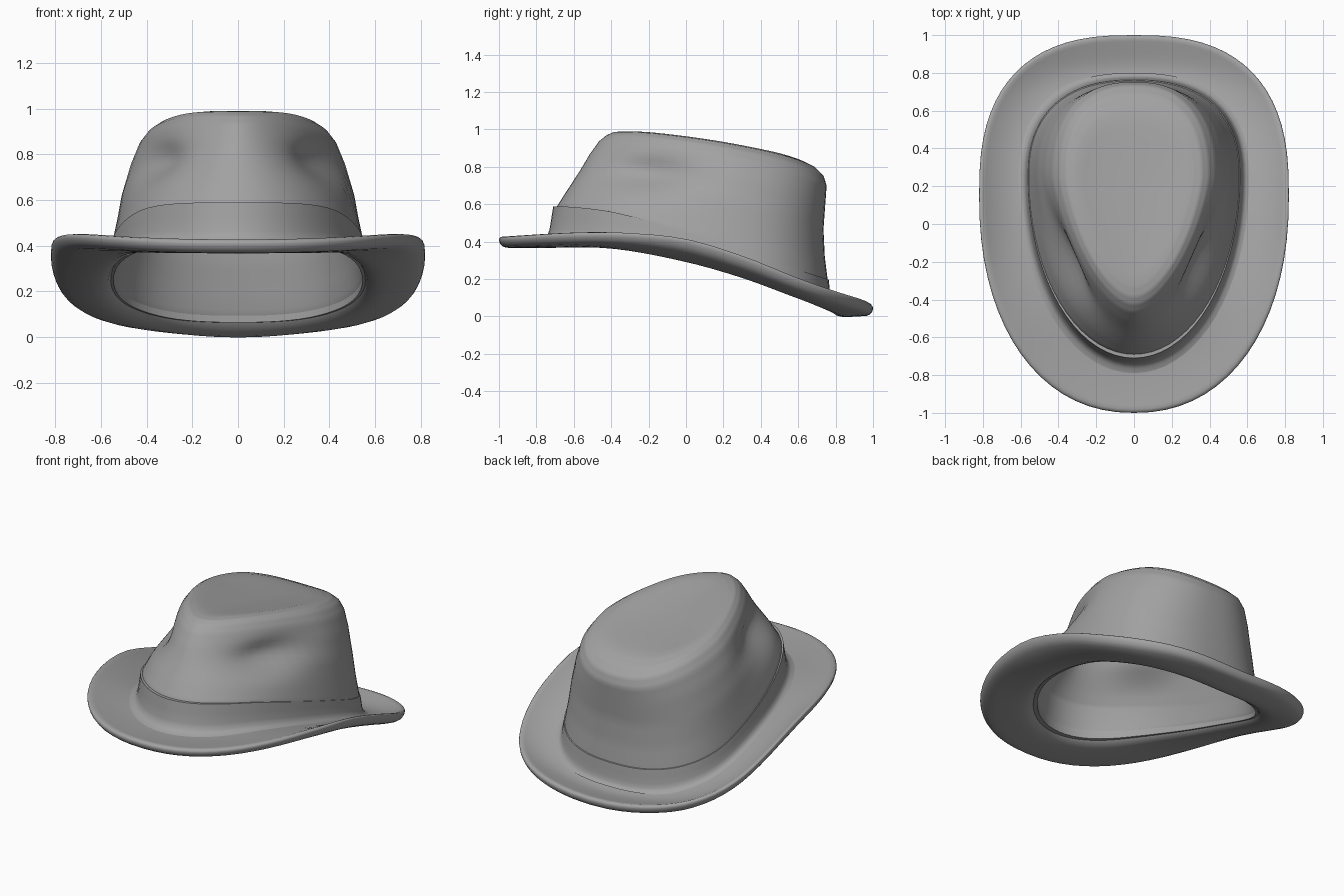
import bpy
import math

if "Cube" in bpy.data.objects:
    bpy.data.objects.remove(bpy.data.objects["Cube"])

SEG = 72

# Height curves along the hat, as (y, z) points
BASE = [(-1, .40), (-.75, .405), (-.4, .40), (0, .325), (.3, .24), (.6, .13), (.8, .06), (1, .035)]
BAND = [(-.8, .59), (-.6, .585), (-.4, .56), (-.2, .51), (0, .45), (.2, .385), (.4, .315), (.6, .25), (.8, .185)]
TOP = [(-1, .99), (-.3, .99), (-.14, .98), (.16, .94), (.47, .88), (.62, .835), (.73, .785), (.8, .75)]
EDGE = [(-1, .43), (-.6, .455), (-.3, .455), (0, .425), (.3, .335), (.6, .215), (.8, .145), (1, .085)]

# Crown outlines from band to top: height share, front y, back y, half width, pinch
CROWN = [(0, -.69, .757, .557, 0), (.2, -.64, .742, .535, .06), (.45, -.575, .735, .51, .2),
         (.7, -.515, .745, .47, .34), (.87, -.465, .752, .43, .38), (.95, -.425, .735, .395, .36),
         (.99, -.385, .69, .36, .33), (1, -.33, .60, .31, .33)]


def curve(pts, y):
    """Smooth value of a height curve at y."""
    y = min(max(y, pts[0][0]), pts[-1][0])
    i = 0
    while i < len(pts) - 2 and y > pts[i + 1][0]:
        i += 1

    def slope(j):
        a, b = pts[max(j - 1, 0)], pts[min(j + 1, len(pts) - 1)]
        return (b[1] - a[1]) / (b[0] - a[0])
    (y0, z0), (y1, z1) = pts[i], pts[i + 1]
    h = y1 - y0
    t = (y - y0) / h
    return ((2*t**3 - 3*t*t + 1) * z0 + (t**3 - 2*t*t + t) * h * slope(i)
            + (3*t*t - 2*t**3) * z1 + (t**3 - t*t) * h * slope(i + 1))


def mix(a, b, t):
    return tuple(p + (q - p) * t for p, q in zip(a, b))


def outline(yf, yb, w, yc=.25, nf=2.0, nb=2.4, k=0.0):
    """Egg outline, k pinches the front towards a teardrop."""
    pts = []
    for i in range(SEG):
        a = 2 * math.pi * i / SEG
        s, c = math.sin(a), math.cos(a)
        n = nf if c > 0 else nb
        x = abs(s) ** (2 / n)
        t = abs(c) ** (2 / n)
        if c > 0:
            x = x * (1 - k) + k * (1 - t ** 1.2)
            y = yc - (yc - yf) * t
        else:
            y = yc + (yb - yc) * t
        pts.append((math.copysign(x, s) * w, y))
    return pts


def crown_ring(key, inset=0.0, drop=0.0):
    u, yf, yb, w, k = key
    ring = []
    for x, y in outline(yf + inset, yb - inset, w - inset, k=k):
        lo, hi = curve(BAND, y), curve(TOP, y)
        z = lo + u * (hi - lo) - drop * u
        # finger dents on both sides of the front
        dent = .075 * math.exp(-((y + .2) / .22) ** 2 - ((z - .765) / .085) ** 2)
        x -= math.copysign(min(dent, abs(x) * .5), x)
        ring.append((x, y, z))
    return ring


def crown_rings(inset=0.0, drop=0.0):
    rings = []
    for i in range(len(CROWN) - 1):
        for j in range(4):
            rings.append(crown_ring(mix(CROWN[i], CROWN[i + 1], j / 4), inset, drop))
    rings.append(crown_ring(CROWN[-1], inset, drop))
    return rings


def cap_rings(ring, drop):
    """Dished top closing towards its middle."""
    out = []
    for s in (.85, .68, .5, .3, .12):
        sink = .03 * (1 - s * s)
        cap = []
        for x, y, _ in ring:
            yy = .14 + (y - .14) * s
            cap.append((x * s, yy, curve(TOP, yy) - drop - sink))
        out.append(cap)
    return out


JOIN = (-.73, .77, .57, .25, 2.0, 2.4)
RIM = (-1.0, 1.0, .82, .15, 2.2, 2.6)


def brim_ring(r, drop):
    ring = []
    for x, y in outline(*mix(JOIN, RIM, r)):
        b = curve(BASE, y)
        z = b + (curve(EDGE, y) - b) * r ** 2 - drop
        # slight sag at the middle of the back
        if y > .6:
            z -= .02 * math.exp(-(x / .3) ** 2) * min(1, (y - .6) / .2)
        ring.append((x, y, z))
    return ring


def foot_ring(yf, yb, w, dz):
    return [(x, y, curve(BASE, y) + dz) for x, y in outline(yf, yb, w)]


def loft(name, rings, material, caps=False, closed=False):
    verts = [v for ring in rings for v in ring]
    faces = []
    n = len(rings)
    for i in range(n if closed else n - 1):
        p, q = i * SEG, ((i + 1) % n) * SEG
        for j in range(SEG):
            k = (j + 1) % SEG
            faces.append((p + j, q + j, q + k, p + k))
    if caps:
        for first, ring, flip in ((0, rings[0], False), ((n - 1) * SEG, rings[-1], True)):
            mid = len(verts)
            verts.append(tuple(sum(v[d] for v in ring) / SEG for d in range(3)))
            for j in range(SEG):
                a, b = first + j, first + (j + 1) % SEG
                faces.append((mid, b, a) if flip else (mid, a, b))
    mesh = bpy.data.meshes.new(name)
    mesh.from_pydata(verts, [], faces)
    mesh.materials.append(material)
    ob = bpy.data.objects.new(name, mesh)
    bpy.context.collection.objects.link(ob)
    bpy.context.view_layer.objects.active = ob
    ob.select_set(True)
    bpy.ops.object.mode_set(mode='EDIT')
    bpy.ops.mesh.select_all(action='SELECT')
    bpy.ops.mesh.normals_make_consistent(inside=False)
    bpy.ops.object.mode_set(mode='OBJECT')
    bpy.ops.object.shade_smooth_by_angle(angle=math.radians(60))
    ob.select_set(False)
    return ob


felt = bpy.data.materials.new("grey_felt")
felt.diffuse_color = (.36, .36, .36, 1)
felt.use_nodes = True
felt.node_tree.nodes["Principled BSDF"].inputs["Base Color"].default_value = felt.diffuse_color

# Felt shell: dished top, crown, brim top, rolled rim, underside, hollow inside
outer = crown_rings()
inner = crown_rings(.03, .035)
rings = cap_rings(outer[-1], 0)[::-1] + outer[::-1]
rings += [brim_ring(r, 0) for r in (0, .15, .3, .45, .6, .75, .86, .93)]
rings += [brim_ring(.975, .006), brim_ring(.995, .014), brim_ring(1, .022), brim_ring(.99, .034)]
rings += [brim_ring(r, d) for r, d in ((.96, .046), (.92, .053), (.85, .056), (.7, .052),
                                       (.5, .046), (.3, .042), (.15, .036))]
rings += [foot_ring(-.725, .768, .57, -.024), foot_ring(-.70, .75, .55, .0), foot_ring(-.68, .738, .538, .04)]
rings += inner + cap_rings(inner[-1], .035)
loft("hat_shell", rings, felt, caps=True)

# Hat band hugging the foot of the crown, flaring softly into the brim
band_rings = []
for (yf, yb, w), t in (((-.80, .80, .625), 0), ((-.765, .785, .597), .04), ((-.742, .777, .582), .14),
                       ((-.73, .772, .574), .32), ((-.72, .768, .568), .65), ((-.71, .763, .561), 1),
                       ((-.68, .745, .545), 1), ((-.68, .745, .545), -.1)):
    band_rings.append([(x, y, curve(BASE, y) + t * (curve(BAND, y) - curve(BASE, y)))
                       for x, y in outline(yf, yb, w)])
loft("hat_band", band_rings, felt, closed=True)
